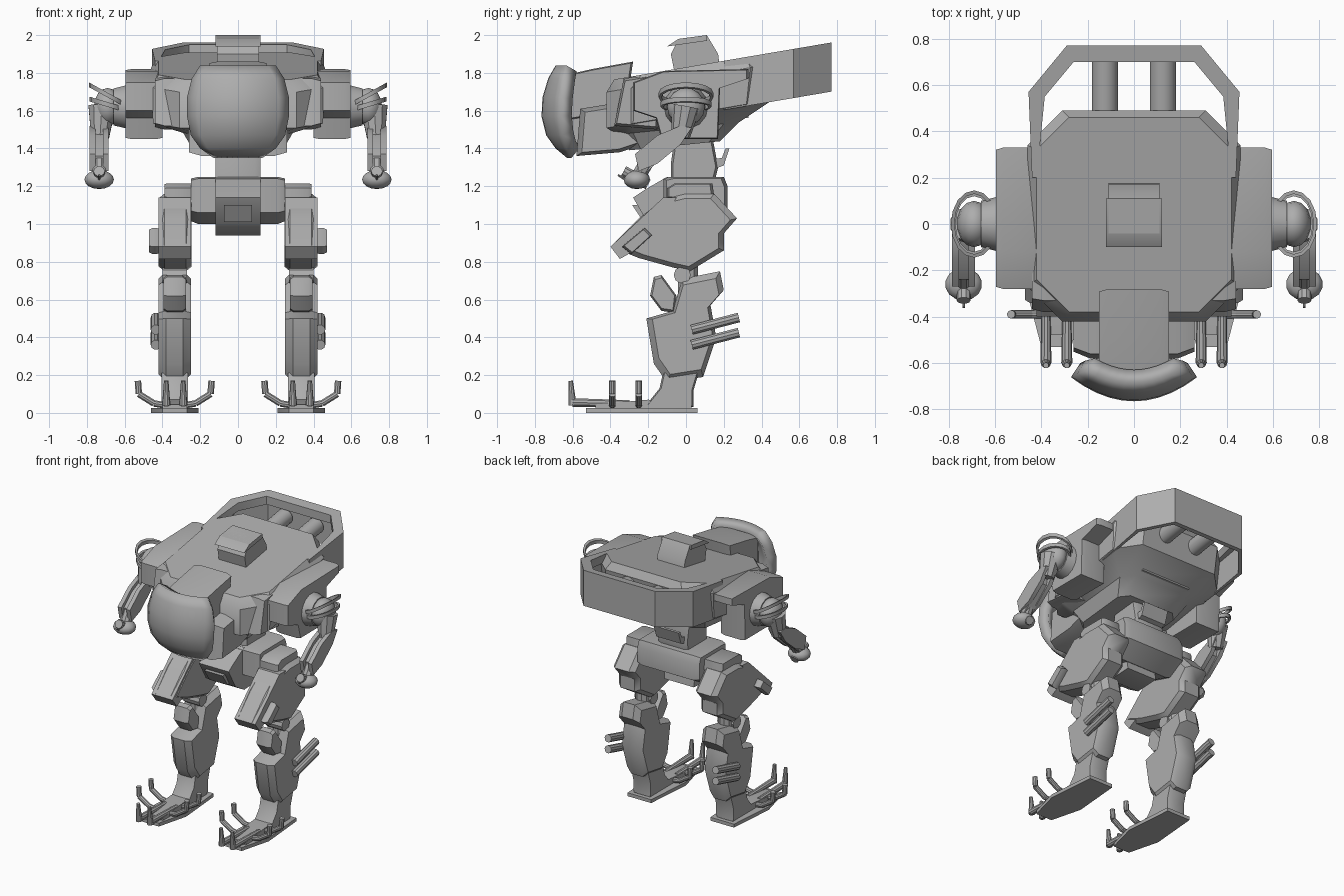
import bpy, bmesh, math
from mathutils import Vector

cube = bpy.data.objects.get("Cube")
if cube:
    bpy.data.objects.remove(cube)

grey = bpy.data.materials.new("plain grey")
grey.use_nodes = True
shade = (0.42, 0.42, 0.42, 1)
grey.diffuse_color = shade
grey.node_tree.nodes["Principled BSDF"].inputs["Base Color"].default_value = shade


def finish(name, bm, angle=35):
    bmesh.ops.recalc_face_normals(bm, faces=bm.faces)
    mesh = bpy.data.meshes.new(name)
    bm.to_mesh(mesh)
    bm.free()
    obj = bpy.data.objects.new(name, mesh)
    bpy.context.collection.objects.link(obj)
    mesh.materials.append(grey)
    bpy.ops.object.select_all(action="DESELECT")
    obj.select_set(True)
    bpy.context.view_layer.objects.active = obj
    bpy.ops.object.shade_smooth_by_angle(angle=math.radians(angle))
    return obj


def loft(name, rings, closed=False, angle=35):
    """Skin a list of matching point rings; cap the ends unless closed."""
    bm = bmesh.new()
    loops = [[bm.verts.new(p) for p in ring] for ring in rings]
    pairs = list(zip(loops, loops[1:]))
    if closed:
        pairs.append((loops[-1], loops[0]))
    else:
        bm.faces.new(loops[0])
        bm.faces.new(loops[-1])
    for a, b in pairs:
        for i in range(len(a)):
            j = (i + 1) % len(a)
            bm.faces.new((a[i], a[j], b[j], b[i]))
    return finish(name, bm, angle)


def prism(name, profile, x0, x1, chamfer=0.0, shrink=1.0):
    """Extrude a (y, z) profile along x, with optional drawn-in ends."""
    cy = sum(p[0] for p in profile) / len(profile)
    cz = sum(p[1] for p in profile) / len(profile)

    def ring(x, k):
        return [(x, cy + (y - cy) * k, cz + (z - cz) * k) for y, z in profile]
    rings = [ring(x0, shrink), ring(x1, shrink)]
    if chamfer:
        c = math.copysign(chamfer, x1 - x0)
        rings[1:1] = [ring(x0 + c, 1), ring(x1 - c, 1)]
    return loft(name, rings)


def box(name, x, y, z):
    return prism(name, [(y[0], z[0]), (y[1], z[0]), (y[1], z[1]), (y[0], z[1])], *x)


def rod(name, start, end, r0, r1=None, sides=10):
    a, b = Vector(start), Vector(end)
    turn = (b - a).to_track_quat("Z", "Y").to_matrix()
    rings = []
    for centre, r in ((a, r0), (b, r1 or r0)):
        rings.append([centre + turn @ Vector((r * math.cos(t), r * math.sin(t), 0))
                      for t in (math.tau * i / sides for i in range(sides))])
    return loft(name, rings)


def ball(name, centre, size, sides=14):
    bm = bmesh.new()
    bmesh.ops.create_uvsphere(bm, u_segments=sides, v_segments=8, radius=1)
    for v in bm.verts:
        v.co = Vector([c + k * s for c, k, s in zip(centre, v.co, size)])
    return finish(name, bm)


def hoop(name, centre, rx, ry, tilt, width, height):
    """Flat oval band that climbs along x."""
    rings = []
    for i in range(16):
        t = math.tau * i / 16
        ring = []
        for dr, dz in ((0, 0), (width, 0), (width, height), (0, height)):
            x, y = (rx - dr) * math.cos(t), (ry - dr) * math.sin(t)
            ring.append((centre[0] + x, centre[1] + y, centre[2] + abs(tilt) * x * math.copysign(1, centre[0]) + dz))
        rings.append(ring)
    return loft(name, rings, closed=True)


def deck(y):
    return 1.83 + 0.17 * y


# Torso: sloping octagon hull that narrows to a belly
def octagon(half, front, back, cut, drop, flat=None):
    pts = [(half - cut, front), (half, front + cut), (half, back - cut), (half - cut, back)]
    pts += [(-x, y) for x, y in reversed(pts)]
    return [(x, y, flat + 0.1 * y if flat else deck(y) - drop) for x, y in pts]


loft("torso_hull", [octagon(0.24, -0.3, 0.18, 0.06, 0, 1.42),
                    octagon(0.29, -0.36, 0.28, 0.08, 0, 1.51),
                    octagon(0.45, -0.42, 0.46, 0.14, 0.25),
                    octagon(0.46, -0.42, 0.49, 0.15, 0.06),
                    octagon(0.42, -0.38, 0.46, 0.14, 0)])
box("rear_underside_bar", (-0.2, 0.2), (0.15, 0.33), (1.56, 1.62))

# Rear guard: band around the back with a thick top rim
path = [(0.44, 0.2), (0.455, 0.57), (0.29, 0.77)]
path += [(-x, y) for x, y in reversed(path)]
inner = [(0.42, 0.2), (0.385, 0.55), (0.26, 0.7)]
inner += [(-x, y) for x, y in reversed(inner)]


def band(name, top, bottom, depth):
    rings = []
    for (x, y), (u, v) in zip(path, inner):
        u, v = x + (u - x) * depth, y + (v - y) * depth
        rings.append([(x, y, deck(y) + bottom), (x, y, deck(y) + top),
                      (u, v, deck(v) + top), (u, v, deck(v) + bottom)])
    return loft(name, rings)


band("rear_guard_wall", 0.0, -0.26, 0.4)
band("rear_guard_rim", 0.0, -0.06, 1.0)

# Roof hatch with a hooded opening
prism("roof_hatch", [(-0.06, 1.8), (0.18, 1.82), (0.17, 1.9), (0.11, 2.0), (-0.04, 1.98), (-0.08, 1.9)], -0.11, 0.11)
prism("hatch_lid", [(-0.1, 1.94), (-0.04, 1.98), (0.11, 2.0), (0.11, 1.97), (-0.03, 1.95)], -0.12, 0.12)

# Head: lower housing, arched hood and curved face shield
prism("head_housing", [(-0.56, 1.61), (-0.25, 1.66), (-0.2, 1.43), (-0.35, 1.38), (-0.58, 1.36)], -0.26, 0.26, 0.07, 0.85)
prism("head_hood", [(-0.63, 1.79), (-0.5, 1.82), (-0.28, 1.86), (-0.32, 1.6), (-0.62, 1.55)], -0.15, 0.15, 0.04, 0.94)
prism("head_core", [(-0.68, 1.7), (-0.55, 1.72), (-0.5, 1.4), (-0.66, 1.4)], -0.12, 0.12)
for s in (1, -1):
    prism("cheek_block", [(-0.38, 1.52), (-0.33, 1.77), (-0.14, 1.8), (-0.15, 1.5)], s * 0.25, s * 0.44, 0.05, 0.9)

bm = bmesh.new()
shield = [(-0.69, 1.84, 0.2), (-0.73, 1.77, 0.245), (-0.76, 1.67, 0.27), (-0.765, 1.57, 0.27),
          (-0.74, 1.47, 0.25), (-0.69, 1.4, 0.2), (-0.63, 1.35, 0.13)]
rows = []
for y, z, w in shield:
    steps = [i / 5 for i in range(-5, 6)]
    rows.append([bm.verts.new((w * t, y + 1.4 * (w * t) ** 2, z)) for t in steps])
for a, b in zip(rows, rows[1:]):
    for i in range(10):
        bm.faces.new((a[i], a[i + 1], b[i + 1], b[i]))
face = finish("face_shield", bm)
thick = face.modifiers.new("thickness", "SOLIDIFY")
thick.thickness = 0.07
thick.offset = -1 if face.data.polygons[25].normal.y < 0 else 1

# Waist column and pelvis
prism("waist_column", [(-0.08, 1.22), (0.15, 1.22), (0.17, 1.3), (0.14, 1.46), (-0.06, 1.46), (-0.08, 1.32)], -0.12, 0.12, 0.03, 0.9)
prism("waist_rear_frame", [(0.12, 1.28), (0.2, 1.31), (0.23, 1.4), (0.21, 1.4), (0.19, 1.35), (0.12, 1.34)], -0.1, 0.1)
prism("pelvis", [(-0.12, 1.06), (-0.12, 1.24), (-0.08, 1.25), (0.2, 1.25), (0.22, 1.2), (0.22, 1.08), (0.08, 1.0)], -0.25, 0.25, 0.04, 0.9)
prism("pelvis_front", [(-0.28, 1.14), (-0.22, 1.18), (-0.1, 1.25), (0.05, 1.2), (0.08, 0.95), (-0.1, 0.94), (-0.2, 1.0)], -0.12, 0.12)
prism("pelvis_plate", [(-0.25, 1.1), (-0.285, 1.1), (-0.225, 1.01), (-0.2, 1.02)], -0.075, 0.075)

for s in (1, -1):
    side = "left_" if s > 0 else "right_"

    def part(name, profile, x0, x1, *ends):
        return prism(side + name, profile, s * x0, s * x1, *ends)

    def bar(name, a, b, *radii):
        return rod(side + name, (s * a[0], a[1], a[2]), (s * b[0], b[1], b[2]), *radii)

    # Rear thruster and shoulder pod
    bar("rear_cylinder", (0.125, 0.4, 1.78), (0.125, 0.73, 1.83), 0.057, 0.057, 16)
    part("shoulder_pod", [(-0.28, 1.6), (-0.28, 1.75), (-0.12, 1.81), (0.33, 1.82), (0.33, 1.77),
                          (0.18, 1.72), (0.17, 1.45), (-0.13, 1.45), (-0.16, 1.56)], 0.4, 0.595, 0.03, 0.97)

    # Arm: shoulder joint, guard hoops, forearm and hand
    bar("shoulder_disc", (0.58, 0, 1.62), (0.66, 0, 1.62), 0.12, 0.1, 14)
    ball(side + "shoulder_ball", (s * 0.69, 0, 1.62), (0.075, 0.1, 0.1))
    hoop(side + "upper_hoop", (s * 0.69, 0.0, 1.67), 0.1, 0.145, 0.55, 0.015, 0.025)
    hoop(side + "lower_hoop", (s * 0.69, 0.0, 1.62), 0.095, 0.135, -0.3, 0.015, 0.025)
    bar("upper_arm", (0.72, 0, 1.62), (0.73, -0.03, 1.46), 0.075, 0.05)
    for x in (0.685, 0.755):
        part("forearm_rail", [(-0.27, 1.37), (-0.25, 1.28), (-0.15, 1.32), (-0.03, 1.42), (0.03, 1.51),
                              (-0.03, 1.52), (-0.15, 1.47)], x, x + 0.03)
    part("forearm_core", [(-0.24, 1.36), (-0.22, 1.26), (-0.15, 1.33), (-0.05, 1.42), (-0.04, 1.49), (-0.15, 1.44)], 0.705, 0.765)
    bar("wrist", (0.735, -0.2, 1.34), (0.735, -0.26, 1.24), 0.04)
    ball(side + "hand", (s * 0.735, -0.26, 1.235), (0.08, 0.07, 0.05))
    bar("hand_plate", (0.735, -0.33, 1.28), (0.735, -0.2, 1.21), 0.03)
    bar("finger", (0.735, -0.3, 1.22), (0.735, -0.36, 1.26), 0.006)

    # Thigh with hip cap and side box
    part("hip_cap", [(-0.1, 1.14), (-0.1, 1.19), (-0.06, 1.215), (0.14, 1.215), (0.15, 1.14)], 0.23, 0.39, 0.02, 0.9)
    part("thigh", [(-0.12, 1.13), (0.0, 1.16), (0.15, 1.16), (0.27, 1.03), (0.2, 0.95), (0.2, 0.86),
                   (0.02, 0.75), (-0.07, 0.77), (-0.25, 0.82), (-0.4, 0.88), (-0.25, 1.03)], 0.245, 0.42, 0.03, 0.88)
    part("thigh_front_plate", [(-0.4, 0.88), (-0.12, 1.14), (-0.05, 1.14), (-0.2, 0.9), (-0.35, 0.815)], 0.25, 0.42)
    part("thigh_side_box", [(-0.34, 0.88), (-0.22, 0.98), (-0.18, 0.94), (-0.29, 0.84)], 0.41, 0.47, 0.02, 0.85)

    # Knee and shin
    bar("knee", (0.335, 0.01, 0.84), (0.335, 0.01, 0.62), 0.055)
    bar("knee_axle", (0.27, -0.02, 0.73), (0.4, -0.02, 0.73), 0.045)
    part("knee_guard", [(-0.19, 0.62), (-0.17, 0.72), (-0.13, 0.73), (-0.05, 0.62), (-0.06, 0.53), (-0.13, 0.54)], 0.275, 0.395, 0.02, 0.85)
    part("shin", [(-0.21, 0.5), (-0.07, 0.54), (-0.02, 0.71), (0.18, 0.75), (0.2, 0.65), (0.13, 0.57),
                  (0.16, 0.4), (0.09, 0.19), (-0.1, 0.16), (-0.17, 0.26)], 0.25, 0.42, 0.04, 0.86)
    for z in (0.44, 0.36):
        bar("shin_exhaust", (0.435, 0.03, z), (0.435, 0.28, z + 0.065), 0.027)

    # Ankle, foot sole and toes
    part("ankle", [(-0.22, 0.03), (0.04, 0.03), (0.04, 0.12), (0.07, 0.22), (-0.12, 0.22), (-0.14, 0.13)], 0.265, 0.405, 0.03, 0.9)
    sole = [(0.24, 0.06), (0.43, 0.06), (0.46, -0.3), (0.4, -0.53), (0.27, -0.53), (0.21, -0.3)]
    loft(side + "sole", [[(s * x, y, z) for x, y in sole] for z in (0.0, 0.025)])
    part("foot_top", [(-0.48, 0.02), (-0.48, 0.045), (-0.2, 0.07), (0.03, 0.05), (0.03, 0.02)], 0.27, 0.4)
    for x in (0.29, 0.38):
        bar("front_toe", (x, -0.3, 0.05), (x, -0.6, 0.055), 0.018, 0.024)
        bar("front_toe_tip", (x, -0.6, 0.04), (x, -0.61, 0.17), 0.022, 0.012)
    for y in (-0.39, -0.25):
        for d in (1, -1):
            claw = [(0.335 + d * k, y, z) for k, z in ((0.05, 0.04), (0.11, 0.05), (0.19, 0.1), (0.195, 0.17))]
            for a, b in zip(claw, claw[1:]):
                bar("side_claw", a, b, 0.018)
